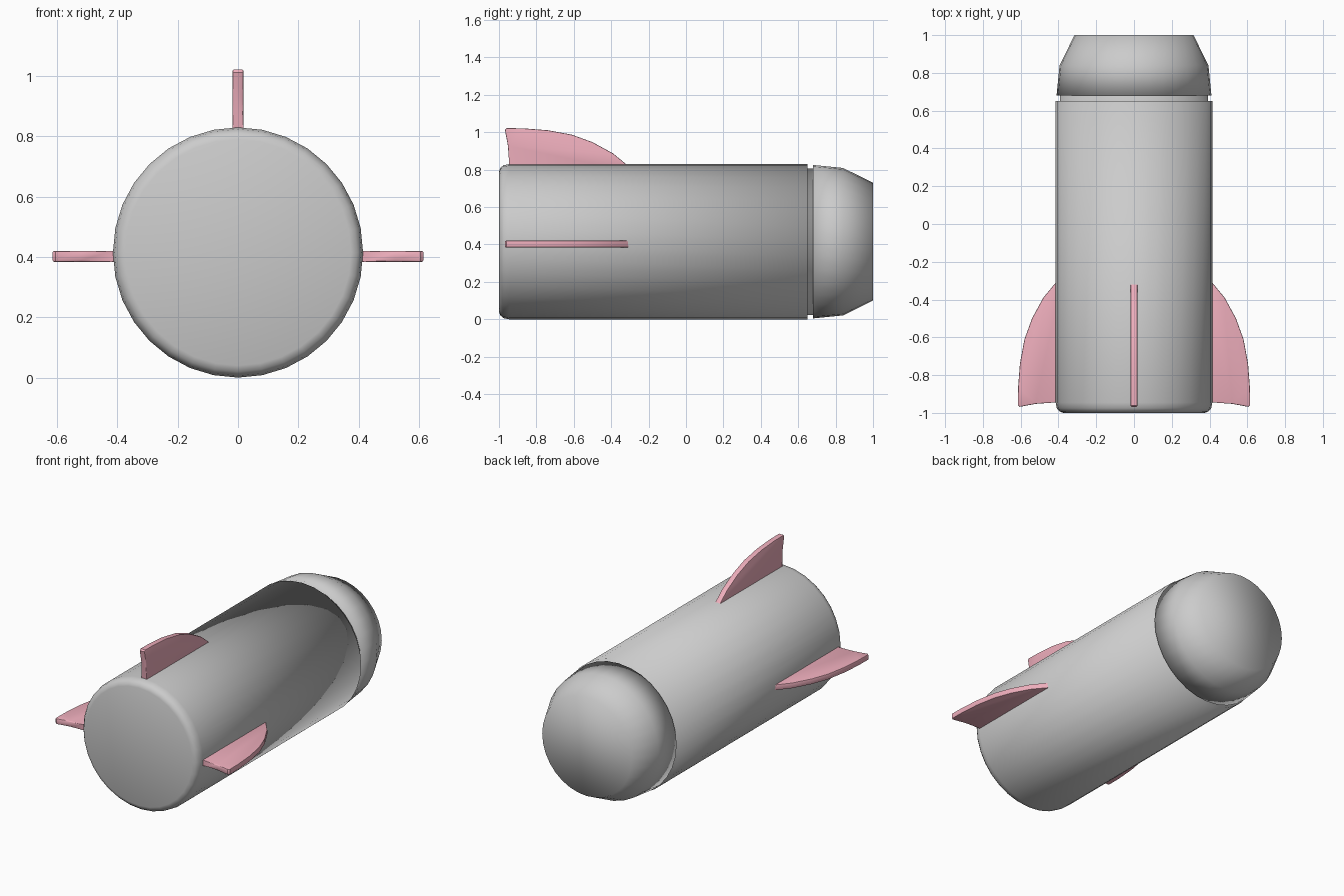
import bpy, bmesh, math
from mathutils import Matrix

if "Cube" in bpy.data.objects:
    bpy.data.objects.remove(bpy.data.objects["Cube"])

SIDES = 32
AXIS_Z = 0.415


def finish(bm, name, smooth_angle=None, mat=None):
    bmesh.ops.recalc_face_normals(bm, faces=bm.faces)
    me = bpy.data.meshes.new(name)
    bm.to_mesh(me)
    bm.free()
    ob = bpy.data.objects.new(name, me)
    bpy.context.collection.objects.link(ob)
    if mat:
        me.materials.append(mat)
    for p in me.polygons:
        p.use_smooth = True
    if smooth_angle:
        bpy.ops.object.select_all(action='DESELECT')
        ob.select_set(True)
        bpy.context.view_layer.objects.active = ob
        bpy.ops.object.shade_smooth_by_angle(angle=smooth_angle)
    return ob


def lathe(name, profile):
    """Turn (radius, y) points around the long axis and cap both ends."""
    bm = bmesh.new()
    rings = []
    for r, y in profile:
        rings.append([bm.verts.new((r * math.sin(a), y, AXIS_Z + r * math.cos(a)))
                      for a in (2 * math.pi * i / SIDES for i in range(SIDES))])
    for a, b in zip(rings, rings[1:]):
        for i in range(SIDES):
            j = (i + 1) % SIDES
            bm.faces.new((a[i], a[j], b[j], b[i]))
    bm.faces.new(rings[0])
    bm.faces.new(rings[-1])
    return finish(bm, name)


def fin(name, angle, offset, mat):
    """Swept fin: outline of (distance from axis, y), given thickness and rounded edges."""
    outline = [(0.38, -0.942), (0.42, -0.945), (0.52, -0.952), (0.605, -0.968), (0.615, -0.96),
               (0.614, -0.87), (0.604, -0.74), (0.58, -0.61), (0.54, -0.50),
               (0.48, -0.39), (0.41, -0.305), (0.38, -0.305)]
    half = 0.018
    bm = bmesh.new()
    face = bm.faces.new([bm.verts.new((r + offset, y, -half)) for r, y in outline])
    ext = bmesh.ops.extrude_face_region(bm, geom=[face])
    for v in ext['geom']:
        if isinstance(v, bmesh.types.BMVert):
            v.co.z = half
    rims = [e for e in bm.edges if abs(e.verts[0].co.z - e.verts[1].co.z) < 1e-5]
    bmesh.ops.bevel(bm, geom=rims, offset=0.005, segments=2, profile=0.5, affect='EDGES')
    # turn around the long axis, then lift to the fin's mounting height
    lift = 0.402 if abs(math.sin(angle)) < 0.5 else AXIS_Z
    bm.transform(Matrix.Translation((0, 0, lift)) @ Matrix.Rotation(-angle, 4, 'Y'))
    return finish(bm, name, math.radians(35), mat)


pink = bpy.data.materials.new("fin_pink")
pink.diffuse_color = (0.85, 0.42, 0.50, 1)
pink.use_nodes = True
pink.node_tree.nodes["Principled BSDF"].inputs["Base Color"].default_value = pink.diffuse_color

# Main tube with rounded tail rim, and the narrow neck under the nose
lathe("body", [(0.375, -1.0), (0.395, -0.992), (0.409, -0.975), (0.415, -0.945),
               (0.415, 0.65), (0.392, 0.65), (0.392, 0.685)])

# Blunt nose cap
lathe("nose", [(0.36, 0.68), (0.41, 0.68), (0.394, 0.84), (0.315, 1.0)])

# Three fins: both sides and top
fin("right_fin", 0, 0, pink)
fin("left_fin", math.pi, 0, pink)
fin("top_fin", math.pi / 2, -0.008, pink)
